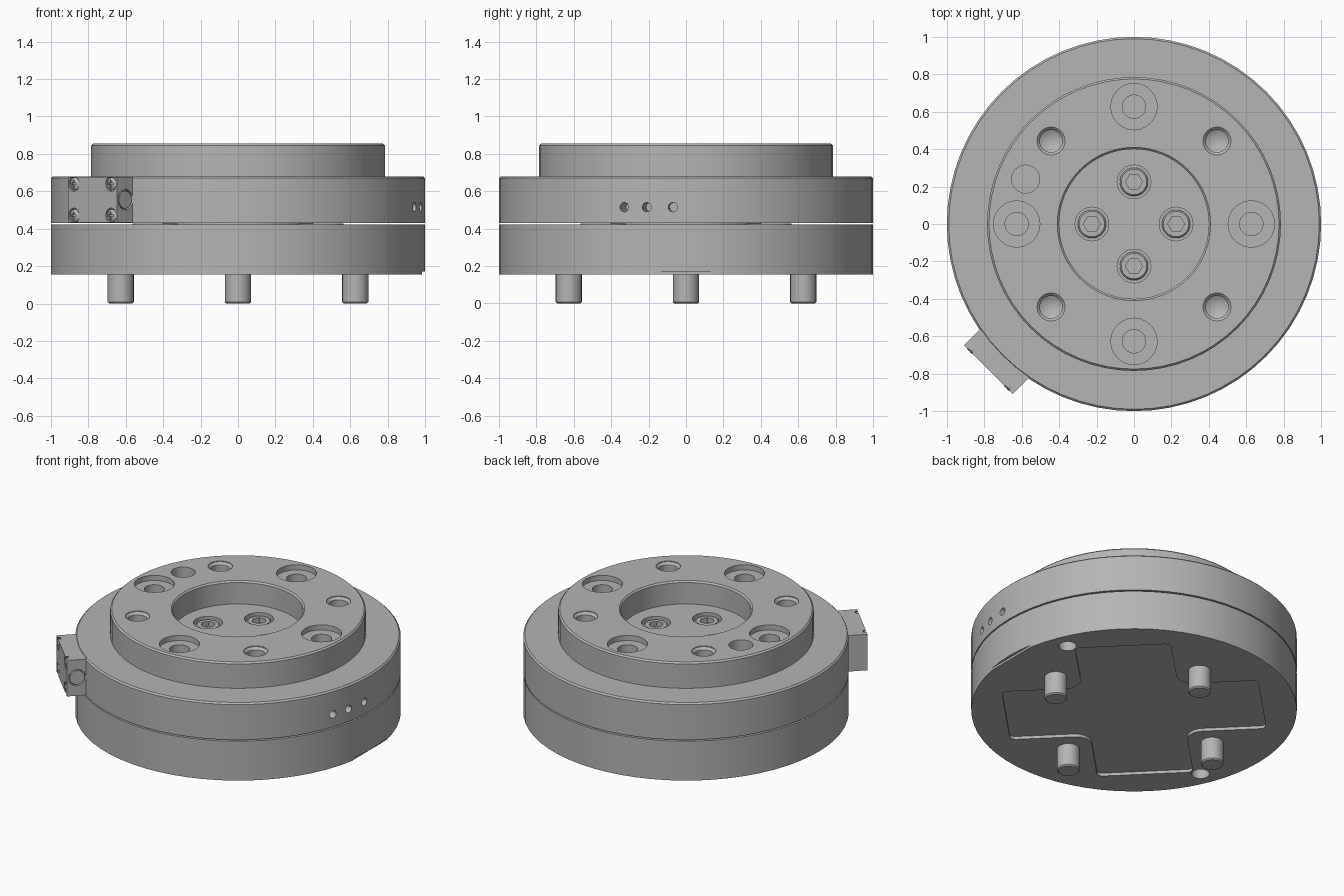
import bpy, bmesh
from math import radians, pi, cos, sin, asin
from mathutils import Matrix, Vector

old = bpy.data.objects.get("Cube")
if old:
    bpy.data.objects.remove(old, do_unlink=True)

metal = bpy.data.materials.new("brushed_grey")
metal.use_nodes = True
grey = (0.46, 0.46, 0.46, 1)
metal.diffuse_color = grey
metal.node_tree.nodes["Principled BSDF"].inputs["Base Color"].default_value = grey


def finish(name, bm, matrix=Matrix()):
    bmesh.ops.recalc_face_normals(bm, faces=bm.faces)
    bm.transform(matrix)
    mesh = bpy.data.meshes.new(name)
    bm.to_mesh(mesh)
    bm.free()
    mesh.materials.append(metal)
    ob = bpy.data.objects.new(name, mesh)
    bpy.context.collection.objects.link(ob)
    return ob


def lathe(name, profile, matrix=Matrix(), sides=24):
    """Revolve (radius, z) points about the local z axis."""
    bm = bmesh.new()
    verts = [bm.verts.new((r, 0, z)) for r, z in profile]
    edges = [bm.edges.new(pair) for pair in zip(verts, verts[1:])]
    bmesh.ops.spin(bm, geom=verts + edges, cent=(0, 0, 0), axis=(0, 0, 1),
                   angle=2 * pi, steps=sides, use_duplicate=False)
    bmesh.ops.remove_doubles(bm, verts=bm.verts, dist=1e-5)
    return finish(name, bm, matrix)


def rod(name, r, z0, z1, matrix=Matrix(), sides=24):
    return lathe(name, [(0, z0), (r, z0), (r, z1), (0, z1)], matrix, sides)


def box(name, size, centre, matrix=Matrix()):
    bm = bmesh.new()
    bmesh.ops.create_cube(bm, size=1)
    bm.transform(Matrix.Translation(centre) @ Matrix.Diagonal((*size, 1)))
    return finish(name, bm, matrix)


def cut(target, *cutters):
    """Subtract each cutter from the target, then discard it."""
    for c in cutters:
        c.hide_render = True
        mod = target.modifiers.new("cut", 'BOOLEAN')
        mod.operation, mod.solver, mod.object = 'DIFFERENCE', 'EXACT', c
        bpy.context.view_layer.objects.active = target
        bpy.ops.object.modifier_apply(modifier=mod.name)
        bpy.data.objects.remove(c, do_unlink=True)


def polar(r, deg):
    return Matrix.Translation((r * cos(radians(deg)), r * sin(radians(deg)), 0))


PITCH = 0.627
QUARTERS = (0, 90, 180, 270)

# Lower disc with pads in the narrow gap above it
lower = lathe("lower_disc", [(0, 0.155), (1, 0.155), (1, 0.422), (0, 0.422)], sides=64)
for deg in QUARTERS:
    rod("gap_pad", 0.12, 0.41, 0.427, polar(PITCH, deg + 45))
rod("gap_hub", 0.4, 0.41, 0.433, sides=48)

# Cross-shaped pocket underneath
reach, half, slope = 0.79, 0.295, 0.06
bm = bmesh.new()
arm = [(reach, -half), (reach, half), (half + slope, half), (half, half + slope)]
outline = []
for deg in QUARTERS:
    spin = Matrix.Rotation(radians(deg + 45), 3, 'Z')
    outline += [spin @ Vector((x, y, 0.1)) for x, y in arm[:3]]
    outline.append(spin @ Vector((*arm[3], 0.1)))
face = bm.faces.new([bm.verts.new(p) for p in outline])
bmesh.ops.bevel(bm, geom=bm.verts[:], offset=0.035, segments=3,
                affect='VERTICES', profile=0.5)
top = bmesh.ops.extrude_face_region(bm, geom=bm.faces[:])
bmesh.ops.translate(bm, vec=(0, 0, 0.075),
                    verts=[v for v in top["geom"] if isinstance(v, bmesh.types.BMVert)])
cut(lower, finish("pocket_cutter", bm))

# Locating holes underneath and the small edge notch
cut(lower, *[rod("hole_cutter", 0.055, 0.1, 0.25, polar(0.885, d)) for d in (22.5, 202.5)])
cut(lower, box("notch_cutter", (0.1, 0.36, 0.1), (1.032, 0, 0.12)))

# Mounting pins
for deg in QUARTERS:
    lathe("mounting_pin", [(0, 0), (0.062, 0), (0.07, 0.008), (0.07, 0.2), (0, 0.2)],
          polar(PITCH, deg))

# Upper body: flange, raised ring and central recess
upper = lathe("upper_body", [
    (0, 0.431), (1, 0.431), (1, 0.67), (0.99, 0.68), (0.785, 0.68), (0.785, 0.845),
    (0.775, 0.855), (0.41, 0.855), (0.4, 0.845), (0.4, 0.70), (0, 0.70)], sides=64)

for deg in QUARTERS:
    # Counterbored holes on the axes, countersunk drilled holes between them
    cut(upper,
        lathe("bore_cutter", [(0, 0.9), (0.124, 0.9), (0.124, 0.82), (0.0625, 0.82),
                              (0.0625, 0.70), (0, 0.70)], polar(PITCH, deg)),
        lathe("drill_cutter", [(0, 0.9), (0.075, 0.9), (0.075, 0.85), (0.06, 0.835),
                               (0.06, 0.72), (0, 0.685)], polar(PITCH, deg + 45)),
        rod("screw_seat_cutter", 0.09, 0.65, 0.78, polar(0.225, deg)))
    # Socket screws inside the recess
    screw = lathe("socket_screw", [(0, 0.64), (0.076, 0.64), (0.076, 0.68),
                                   (0.068, 0.688), (0, 0.688)], polar(0.225, deg))
    cut(screw, rod("hex_cutter", 0.045, 0.655, 0.72, polar(0.225, deg), sides=6))

# Extra dowel hole
cut(upper, rod("dowel_cutter", 0.075, 0.72, 0.9, polar(PITCH, 157.5)))

# Three small radial ports on the side
for y in (-0.33, -0.21, -0.07):
    aim = (Matrix.Rotation(asin(y), 4, 'Z') @ Matrix.Translation((0, 0, 0.515))
           @ Matrix.Rotation(pi / 2, 4, 'Y'))
    cut(upper, rod("port_cutter", 0.025, 0.9, 1.1, aim, sides=16))

# Connector block, facing outwards along its local x axis
place = Matrix.Rotation(radians(225), 4, 'Z') @ Matrix.Translation((0, 0, 0.555))
block = box("connector_block", (0.22, 0.37, 0.244), (0.99, 0, 0), place)
side = place @ Matrix.Translation((1.035, 0, 0)) @ Matrix.Rotation(-pi / 2, 4, 'X')
cut(block, rod("socket_cutter", 0.055, 0.165, 0.25, side))
rod("connector_plug", 0.047, 0.15, 0.183, side)

# Cross-slotted screws on the connector block
for y in (-0.14, 0.14):
    for z in (-0.085, 0.085):
        seat = place @ Matrix.Translation((1.1, y, z)) @ Matrix.Rotation(pi / 2, 4, 'Y')
        cut(block, rod("seat_cutter", 0.04, -0.02, 0.05, seat))
        head = lathe("cover_screw", [(0, -0.03), (0.034, -0.03), (0.034, -0.006),
                                     (0.02, 0.003), (0, 0.005)], seat, 16)
        cut(head, *[box("slot_cutter", s, (0, 0, 0), seat)
                    for s in ((0.04, 0.01, 0.024), (0.01, 0.04, 0.024))])

# Smooth round walls, keep machined edges crisp
for ob in bpy.context.scene.objects:
    ob.select_set(ob.type == 'MESH' and metal.name in ob.data.materials)
bpy.context.view_layer.objects.active = upper
bpy.ops.object.shade_smooth_by_angle(angle=radians(25))
